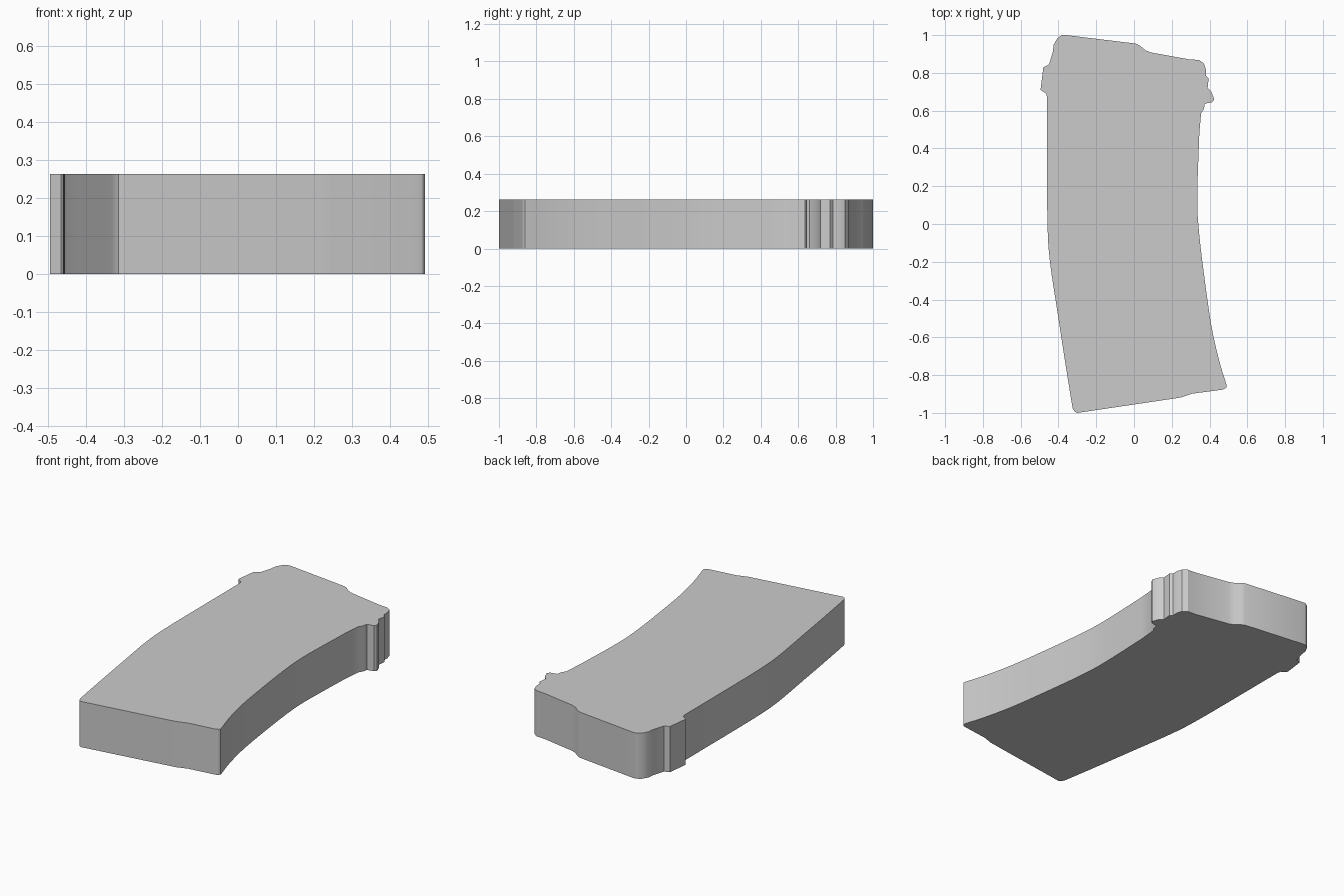
import bpy
import bmesh
from mathutils import Vector
from mathutils.geometry import interpolate_bezier

HEIGHT = 0.263

old_cube = bpy.data.objects.get("Cube")
if old_cube:
    bpy.data.objects.remove(old_cube, do_unlink=True)


def make_material(name, colour):
    material = bpy.data.materials.new(name)
    material.use_nodes = True
    material.diffuse_color = colour
    material.node_tree.nodes["Principled BSDF"].inputs["Base Color"].default_value = colour
    return material


def smooth_path(points, steps=4):
    """Return a smooth curve that passes through every given point."""
    knots = [Vector(p) for p in points]
    last = len(knots) - 1
    tangents = [(knots[min(i + 1, last)] - knots[max(i - 1, 0)]) / 6
                for i in range(last + 1)]
    path = []
    for i in range(last):
        path += interpolate_bezier(knots[i], knots[i] + tangents[i],
                                   knots[i + 1] - tangents[i + 1],
                                   knots[i + 1], steps + 1)[:-1]
    return path + [knots[last]]


def extrude_outline(name, outline, height, material):
    """Turn a closed outline into a solid plate standing on the ground."""
    mesh = bpy.data.meshes.new(name)
    bm = bmesh.new()
    base = bm.faces.new([bm.verts.new((x, y, 0)) for x, y in outline])
    raised = bmesh.ops.extrude_face_region(bm, geom=[base], use_keep_orig=True)
    top = [v for v in raised["geom"] if isinstance(v, bmesh.types.BMVert)]
    bmesh.ops.translate(bm, verts=top, vec=(0, 0, height))
    bmesh.ops.recalc_face_normals(bm, faces=bm.faces)
    bm.to_mesh(mesh)
    bm.free()
    mesh.materials.append(material)
    plate = bpy.data.objects.new(name, mesh)
    bpy.context.collection.objects.link(plate)
    return plate


# Stepped back end with rounded corners
back_end = [(-.405, .985), (-.38, 1), (-.36, 1), (.01, .955), (.03, .945),
            (.06, .92), (.09, .908), (.29, .872), (.345, .868), (.37, .85)]

# Small catches beside the back end
left_catch = [(.38, .82), (.38, .785), (.395, .77), (.39, .72), (.41, .7),
              (.425, .66), (.415, .645), (.375, .637), (.37, .61), (.355, .585)]
right_catch = [(-.46, .67), (-.465, .69), (-.495, .71), (-.48, .83),
               (-.45, .845), (-.43, .91), (-.425, .95)]

# Long sweeping sides
left_side = smooth_path([(.346, .48), (.335, .14), (.345, -.05), (.375, -.3),
                         (.41, -.54), (.45, -.72), (.488, -.845)])
right_side = smooth_path([(-.325, -.975), (-.36, -.76), (-.4, -.5),
                          (-.445, -.2), (-.458, 0), (-.46, .3)])

# Slanted front end with a shallow step
front_end = [(.492, -.86), (.485, -.87), (.47, -.877), (.31, -.898),
             (.25, -.918), (.22, -.923), (-.3, -1), (-.315, -.993)]

grey = make_material("plain grey", (0.6, 0.6, 0.6, 1))
outline = back_end + left_catch + left_side + front_end + right_side + right_catch
body = extrude_outline("curved_body", outline, HEIGHT, grey)

# Smooth the sweeping walls while keeping the rims crisp
bpy.ops.object.select_all(action="DESELECT")
body.select_set(True)
bpy.context.view_layer.objects.active = body
bpy.ops.object.shade_smooth_by_angle(angle=0.52)
